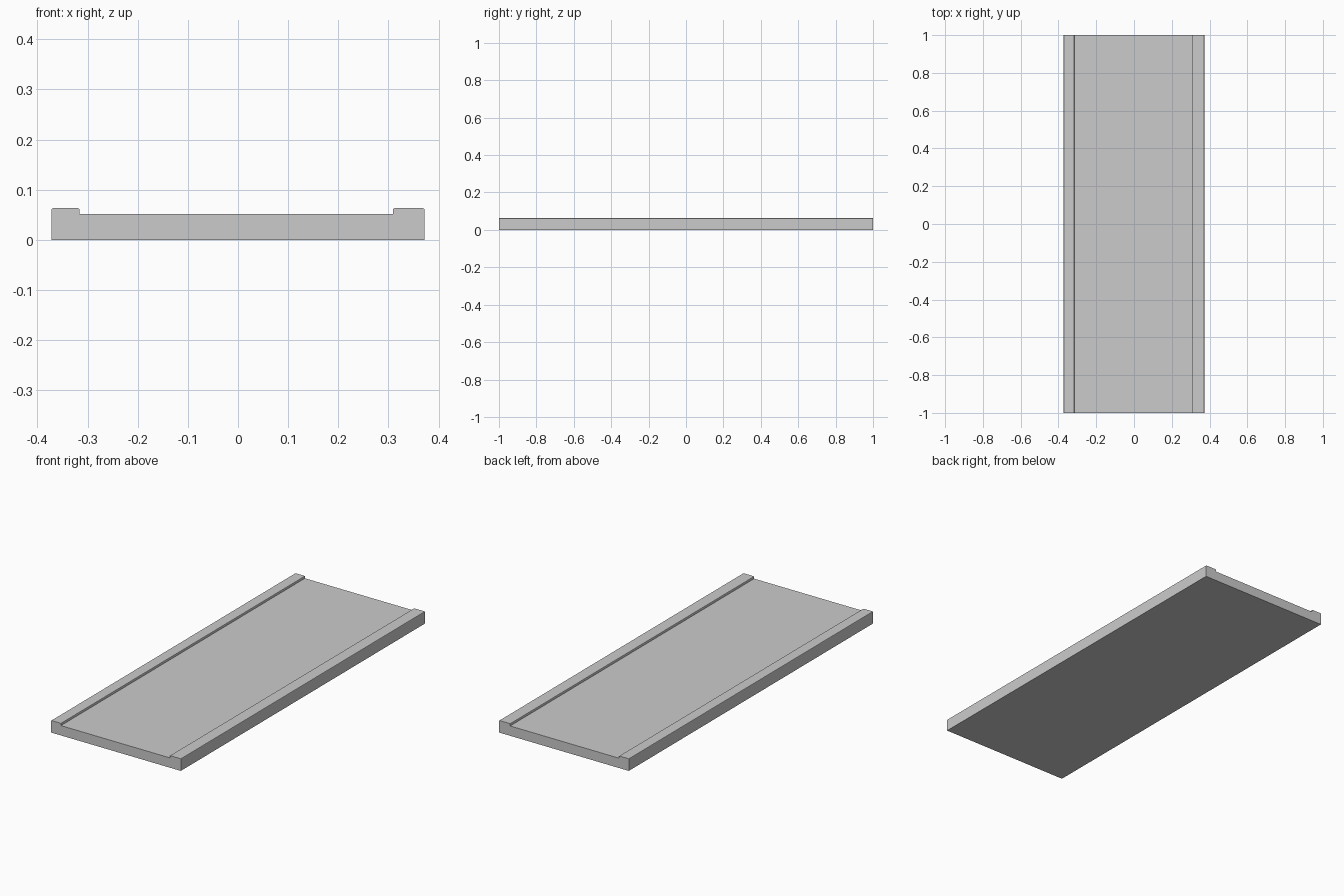
import bpy, bmesh

if "Cube" in bpy.data.objects:
    bpy.data.objects.remove(bpy.data.objects["Cube"])

HALF_W, HALF_L = 0.372, 1.0
FLOOR_Z, TOP_Z = 0.051, 0.063
LEFT_IN, RIGHT_IN = -0.316, 0.309
C = 0.003  # softened rail corners

# Cross-section of the tray: flat bed with a raised rail along each side
profile = [
    (-HALF_W, 0), (HALF_W, 0),
    (HALF_W, TOP_Z - C), (HALF_W - C * 0.3, TOP_Z - C * 0.3), (HALF_W - C, TOP_Z),
    (RIGHT_IN + C, TOP_Z), (RIGHT_IN + C * 0.3, TOP_Z - C * 0.3), (RIGHT_IN, TOP_Z - C),
    (RIGHT_IN, FLOOR_Z), (LEFT_IN, FLOOR_Z),
    (LEFT_IN, TOP_Z - C), (LEFT_IN - C * 0.3, TOP_Z - C * 0.3), (LEFT_IN - C, TOP_Z),
    (-HALF_W + C, TOP_Z), (-HALF_W + C * 0.3, TOP_Z - C * 0.3), (-HALF_W, TOP_Z - C),
]

# Extrude the section along the full length
bm = bmesh.new()
face = bm.faces.new([bm.verts.new((x, -HALF_L, z)) for x, z in profile])
ext = bmesh.ops.extrude_face_region(bm, geom=[face], use_keep_orig=True)
moved = [g for g in ext["geom"] if isinstance(g, bmesh.types.BMVert)]
bmesh.ops.translate(bm, verts=moved, vec=(0, 2 * HALF_L, 0))
bmesh.ops.recalc_face_normals(bm, faces=bm.faces)

mesh = bpy.data.meshes.new("railed_slab")
bm.to_mesh(mesh)
bm.free()
slab = bpy.data.objects.new("railed_slab", mesh)
bpy.context.collection.objects.link(slab)
